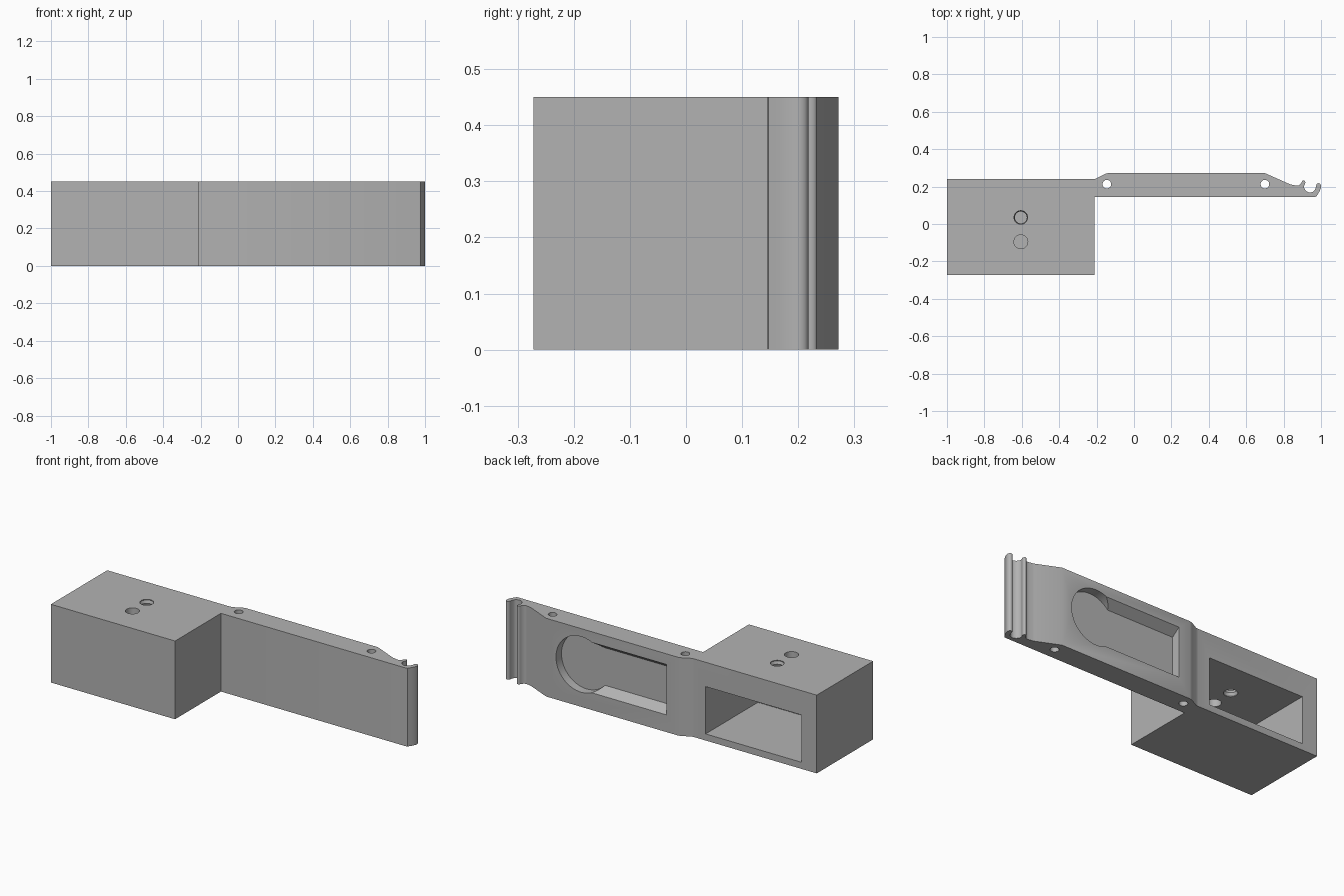
import bpy, bmesh, math
from mathutils import Vector

if "Cube" in bpy.data.objects:
    bpy.data.objects.remove(bpy.data.objects["Cube"])

HEIGHT, BACK = 0.45, 0.272

grey = bpy.data.materials.new("plain_grey")
grey.use_nodes = True
grey.diffuse_color = (0.45, 0.45, 0.45, 1)
grey.node_tree.nodes["Principled BSDF"].inputs["Base Color"].default_value = grey.diffuse_color


def finish(bm, name):
    bmesh.ops.recalc_face_normals(bm, faces=bm.faces)
    mesh = bpy.data.meshes.new(name)
    bm.to_mesh(mesh)
    bm.free()
    mesh.materials.append(grey)
    obj = bpy.data.objects.new(name, mesh)
    bpy.context.collection.objects.link(obj)
    return obj


def prism(name, points, start, end, axis="z"):
    """Extrude a flat outline along one axis from start to end."""
    place = {"x": lambda p, d: (d, p[0], p[1]),
             "y": lambda p, d: (p[0], d, p[1]),
             "z": lambda p, d: (p[0], p[1], d)}[axis]
    bm = bmesh.new()
    face = bm.faces.new([bm.verts.new(place(p, start)) for p in points])
    new = bmesh.ops.extrude_face_region(bm, geom=[face])["geom"]
    shift = Vector(place((0, 0), end - start))
    bmesh.ops.translate(bm, vec=shift, verts=[v for v in new if isinstance(v, bmesh.types.BMVert)])
    return finish(bm, name)


def circle(cx, cy, r, n=32):
    return [(cx + r * math.cos(math.tau * i / n), cy + r * math.sin(math.tau * i / n))
            for i in range(n)]


def rectangle(x0, y0, x1, y1):
    return [(x0, y0), (x1, y0), (x1, y1), (x0, y1)]


def smooth_path(pts, steps=4):
    """Catmull-Rom curve through the points."""
    pts = [Vector(p) for p in pts]
    ext = [pts[0]] + pts + [pts[-1]]
    out = []
    for a, b, c, d in zip(ext, ext[1:], ext[2:], ext[3:]):
        for i in range(steps):
            t = i / steps
            out.append(0.5 * (2 * b + (c - a) * t + (2 * a - 5 * b + 4 * c - d) * t ** 2
                              + (3 * b - a - 3 * c + d) * t ** 3))
    return out + [pts[-1]]


def threaded_cutter(name, x, y, r, z0, z1, turns=6, n=32):
    """Revolved zigzag for a threaded hole."""
    bm = bmesh.new()
    rings = []
    for i in range(turns * 2 + 1):
        z = z0 + (z1 - z0) * i / (turns * 2)
        radius = r if i % 2 == 0 else r * 0.84
        rings.append([bm.verts.new((*p, z)) for p in circle(x, y, radius, n)])
    for low, high in zip(rings, rings[1:]):
        for j in range(n):
            k = (j + 1) % n
            bm.faces.new((low[j], low[k], high[k], high[j]))
    bm.faces.new(rings[0])
    bm.faces.new(rings[-1])
    return finish(bm, name)


# Snap hook at the free end of the arm
hook = smooth_path([
    (0.835, 0.212), (0.874, 0.205), (0.891, 0.215), (0.901, 0.231), (0.912, 0.232),
    (0.916, 0.22), (0.909, 0.198), (0.919, 0.178), (0.941, 0.168), (0.963, 0.177),
    (0.972, 0.195), (0.976, 0.211), (0.985, 0.218), (0.996, 0.213), (1.0, 0.198),
    (0.992, 0.175), (0.975, 0.147)])

# Block and arm share one outline
outline = [(-1, -BACK), (-0.21, -BACK), (-0.21, 0.145), (0.97, 0.145)]
outline += list(reversed(hook))
outline += [(0.70, BACK), (-0.14, BACK), (-0.155, 0.268), (-0.205, 0.242), (-0.22, 0.24), (-1, 0.24)]
body = prism("block_and_arm", outline, 0, HEIGHT)

# Hollow in the block, pin holes, screw holes and keyhole recess
mid, half, depth = 0.244, 0.145, 0.05
floor_y, outer_y = BACK - depth, BACK + 0.02
slope = 0.037 / depth
inner, outer = half - slope * depth, half + slope * 0.02
slot = [(floor_y, mid - inner), (outer_y, mid - outer), (outer_y, mid + outer), (floor_y, mid + inner)]
cutters = [
    prism("block_hollow_cutter", rectangle(-0.904, 0.038, -0.293, 0.31), -0.235, 0.3, "y"),
    prism("pin_hole_cutter_inner", circle(-0.145, 0.213, 0.023), -0.1, 0.6),
    prism("pin_hole_cutter_outer", circle(0.70, 0.213, 0.023), -0.1, 0.6),
    prism("plain_hole_cutter", circle(-0.605, -0.095, 0.037), 0.25, 0.5),
    threaded_cutter("threaded_hole_cutter", -0.605, 0.035, 0.038, 0.282, 0.45 + 0.028),
    prism("slot_cutter", slot, -0.067, 0.477, "x"),
    prism("round_recess_cutter", circle(0.477, mid, 0.16, 64), floor_y, outer_y, "y"),
]

bpy.ops.object.select_all(action="DESELECT")
bpy.context.view_layer.objects.active = body
body.select_set(True)
for cutter in cutters:
    cutter.hide_render = True
    mod = body.modifiers.new(cutter.name, "BOOLEAN")
    mod.operation, mod.solver, mod.object = "DIFFERENCE", "EXACT", cutter
    bpy.ops.object.modifier_apply(modifier=mod.name)
for cutter in cutters:
    bpy.data.objects.remove(cutter)

bpy.ops.object.shade_smooth_by_angle(angle=math.radians(30))
